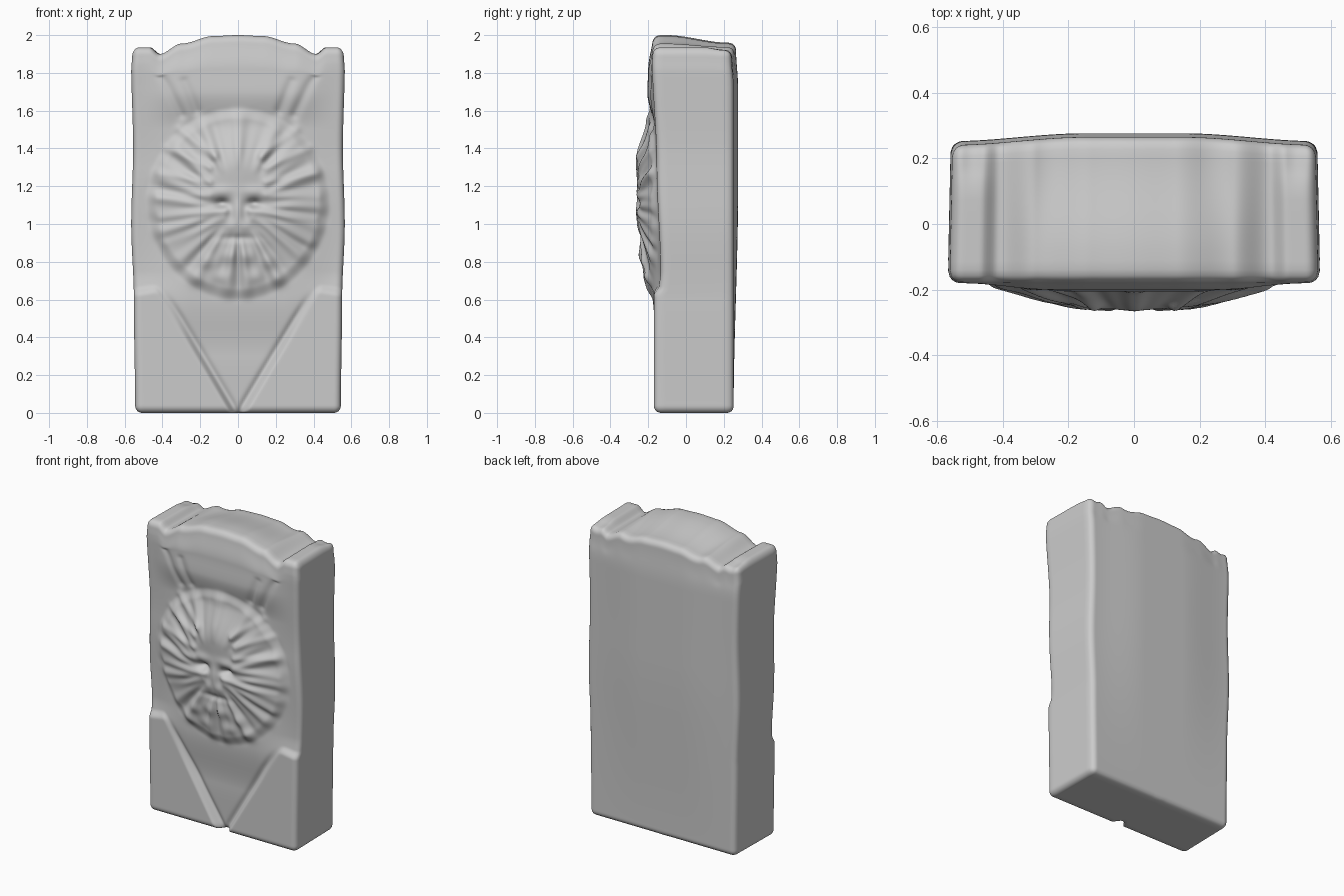
import bpy, bmesh
from math import exp, sin, cos, atan2, hypot, pi
from mathutils import Vector

if "Cube" in bpy.data.objects:
    bpy.data.objects.remove(bpy.data.objects["Cube"])

NX, NY, NZ = 130, 16, 210
HX, HY, H, R = 0.56, 0.215, 2.0, 0.038


def step(a, b, v):
    t = max(0.0, min(1.0, (v - a) / (b - a)))
    return t * t * (3 - 2 * t)


def bump(x, z, cx, cz, sx, sz):
    return exp(-((x - cx) / sx) ** 2 - ((z - cz) / sz) ** 2)


def lerp_profile(v, pts):
    for (a, p), (b, q) in zip(pts, pts[1:]):
        if v <= b:
            return p + (q - p) * step(a, b, v)
    return pts[-1][1]


def ridge(x, z, a, b, width):
    # soft raised strand between two points
    p, d = Vector((x, z)) - Vector(a), Vector(b) - Vector(a)
    t = max(0.0, min(1.0, p.dot(d) / d.length_squared))
    return exp(-((p - d * t).length / width) ** 2) * (1 - 0.4 * t)


STRANDS = [((.07, 1.07), (.40, 1.03), .025, .020), ((.08, 1.03), (.38, .90), .025, .013),
           ((.15, 1.15), (.42, 1.14), .025, .012), ((.15, 1.22), (.42, 1.27), .022, .012),
           ((.15, 1.30), (.38, 1.40), .022, .012), ((.13, 1.36), (.31, 1.50), .025, .016)]
FIELD = [(0, .135), (.3, .145), (.62, .175), (.9, .165), (1.5, .165),
         (1.7, .205), (1.82, .20), (2, .175)]


def relief(x, z):
    ax = abs(x)
    # background, falling away to the side edges
    side = lerp_profile(z, [(0, .16), (.6, .15), (.75, .135), (1.3, .155), (1.9, .18), (2, .175)])
    d = lerp_profile(z, FIELD)
    d += (side - d) * step(.25, .53, ax)
    # domed mane and face
    zr = .47 if z > 1.13 else .52
    ex, ez = x / .47, (z - 1.13) / zr
    r, ang = hypot(ex, ez), atan2(z - 1.09, ax)
    d += .055 * (1 - step(.35, 1.02, r)) + .022 * (1 - step(.9, 1.04, r))
    band = step(.3, .6, r) * (1 - step(.85, 1.08, r))
    d += band * (.007 * sin(17 * ang + .8) + .004 * sin(29 * ang + 5 * x))
    # forehead, brow, cheeks, muzzle and chin
    d += .022 * bump(x, z, 0, 1.32, .15, .17)
    d += .012 * bump(ax, z, .09, 1.17, .07, .03)
    d -= .036 * bump(ax, z, .085, 1.11, .037, .022)
    d += .020 * bump(x, z, 0, 1.06, .03, .09)
    d += .012 * bump(ax, z, .04, .99, .035, .035)
    d -= .012 * bump(x, z, 0, .925, .09, .02)
    # mane strands
    for a, b, w, h in STRANDS:
        d += h * ridge(ax, z, a, b, w)
    # beard curls
    for cx, cz in ((.05, .83), (.16, .80), (.09, .72), (.22, .71)):
        d += .013 * bump(ax, z, cx, cz, .045, .04)
    # faint flaring strands above the mane
    for a, b in (((.30, 1.58), (.40, 1.80)), ((.22, 1.60), (.28, 1.76))):
        d -= .012 * ridge(ax, z, a, b, .025)
    # raised lower corner panels either side of the V
    m = step(-.012, .03, ax - .02 - .61 * z) * (1 - step(.63, .68, z + .15 * max(0, ax - .45)))
    d += (.17 - d) * m
    d -= .012 * exp(-((ax - .61 * z) / .02) ** 2) * (1 - step(.5, .66, z))
    return d


def top_height(x, y):
    ax = abs(x)
    arch = lerp_profile(ax, [(0, 2.0), (.13, 1.995), (.30, 1.955), (.415, 1.90),
                             (.47, 1.935), (.53, 1.935), (.6, 1.92)])
    slope = .04 * step(-.1, .22, y) * (1 - step(.2, .4, ax))
    dip = .02 * step(.1, .2, y) * bump(ax, 0, .5, 0, .05, 1)
    return arch - slope - dip


def shape(i, j, k):
    u, v, w = -HX + 2 * HX * i / NX, -HY * cos(pi * j / NY), H * k / NZ
    # rounded slab
    q = Vector((max(R - HX, min(HX - R, u)), max(R - HY, min(HY - R, v)),
                max(R, min(H - R, w))))
    off = Vector((u, v, w)) - q
    p = q + off.normalized() * R if off.length > 1e-6 else q
    x, y, z = p
    # carved front, slightly bowed back
    t = (y + HY) / (2 * HY)
    back = .252 + .024 * step(0, 1.2, z) * (1 - step(.15, .56, abs(x)))
    back -= .012 * step(1.7, 2.0, z)
    yy = -relief(x, z) * (1 - t) + back * t
    # waisted sides, narrower behind
    wide = lerp_profile(z, [(0, .545), (.6, .552), (1.0, .566), (1.4, .556), (1.85, .566), (2, .56)])
    xx = x * wide / HX * (1 - .015 * t)
    # arched top with corner lugs
    zz = z + (top_height(x, yy) - H) * step(1.72, 1.96, z)
    return xx, yy, zz


# closed slab skin made of six lattice faces
bm = bmesh.new()
verts = {}


def vert(key):
    if key not in verts:
        verts[key] = bm.verts.new(shape(*key))
    return verts[key]


N = (NX, NY, NZ)
for axis in range(3):
    a, b = (axis + 1) % 3, (axis + 2) % 3
    for end in (0, N[axis]):
        for m in range(N[a]):
            for n in range(N[b]):
                quad = []
                for da, db in ((0, 0), (1, 0), (1, 1), (0, 1)):
                    key = [0, 0, 0]
                    key[axis], key[a], key[b] = end, m + da, n + db
                    quad.append(vert(tuple(key)))
                bm.faces.new(quad if end else quad[::-1])
bmesh.ops.recalc_face_normals(bm, faces=bm.faces)
mesh = bpy.data.meshes.new("carved_slab")
bm.to_mesh(mesh)
bm.free()
for f in mesh.polygons:
    f.use_smooth = True
slab = bpy.data.objects.new("carved_slab", mesh)
bpy.context.collection.objects.link(slab)
